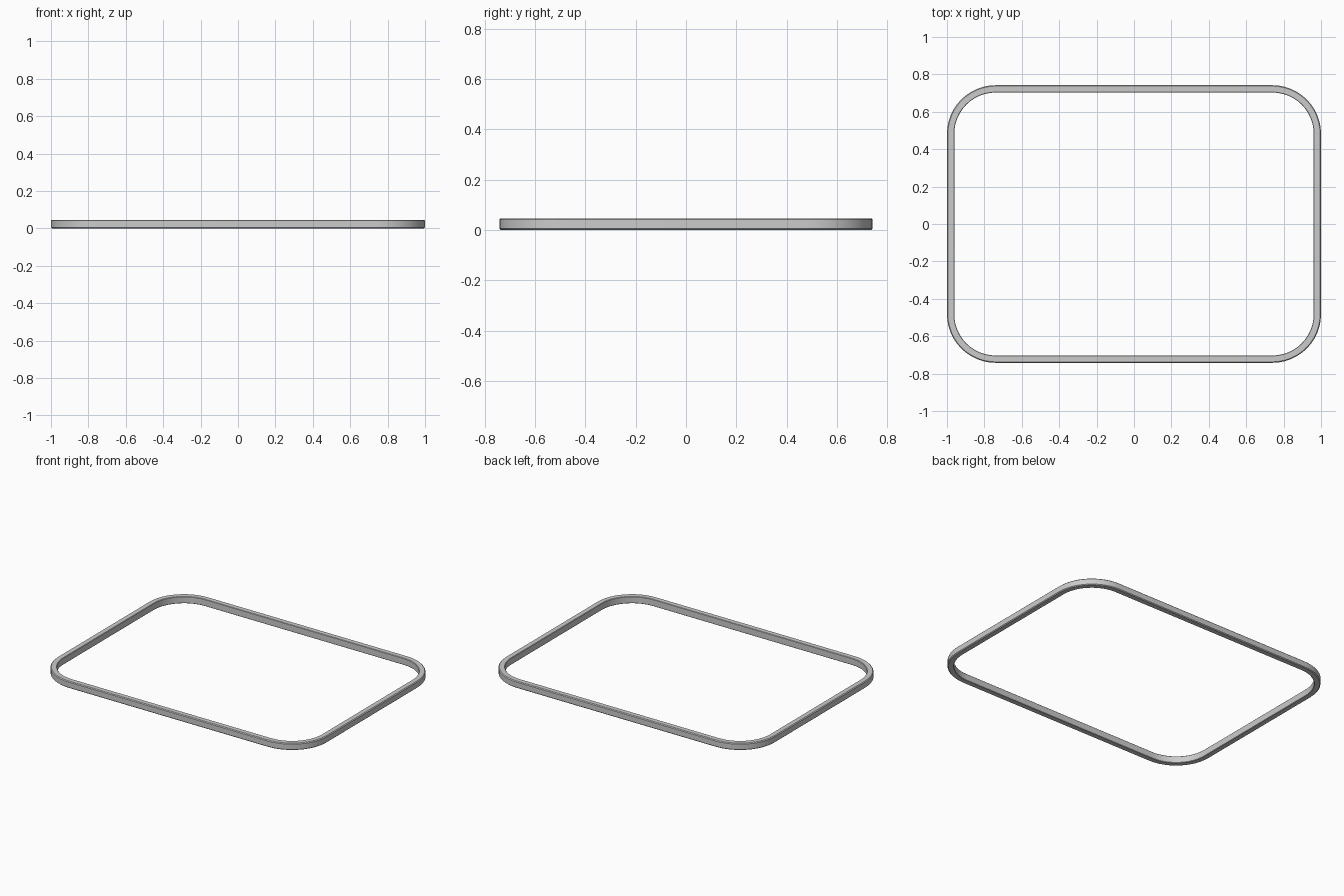
import bpy, bmesh, math

if "Cube" in bpy.data.objects:
    bpy.data.objects.remove(bpy.data.objects["Cube"])

HX, HY, R = 1.0, 0.742, 0.26      # outer half sizes and corner radius
W, H, C = 0.039, 0.046, 0.005     # band width, height, edge chamfer
SEG = 12                          # steps per corner


def rounded_rect(inset, z):
    """Points of the rounded outline, moved inward by inset."""
    pts = []
    for i, (sx, sy) in enumerate([(1, 1), (-1, 1), (-1, -1), (1, -1)]):
        for k in range(SEG + 1):
            a = math.pi / 2 * (i + k / SEG)
            pts.append((sx * (HX - R) + (R - inset) * math.cos(a),
                        sy * (HY - R) + (R - inset) * math.sin(a), z))
    return pts


# Band cross-section (inset, height) with softened edges
profile = [(0, C), (0, H - C), (C, H), (W - C / 2, H),
           (W, H - C / 2), (W, C / 2), (W - C / 2, 0), (C, 0)]

# Rounded rectangular ring
bm = bmesh.new()
loops = [[bm.verts.new(p) for p in rounded_rect(o, z)] for o, z in profile]
n = len(loops[0])
for j, a in enumerate(loops):
    b = loops[(j + 1) % len(loops)]
    for i in range(n):
        k = (i + 1) % n
        bm.faces.new((a[i], a[k], b[k], b[i]))
bmesh.ops.recalc_face_normals(bm, faces=bm.faces)
mesh = bpy.data.meshes.new("rounded_frame")
bm.to_mesh(mesh)
bm.free()
frame = bpy.data.objects.new("rounded_frame", mesh)
bpy.context.collection.objects.link(frame)
bpy.context.view_layer.objects.active = frame
frame.select_set(True)
bpy.ops.object.shade_smooth_by_angle(angle=math.radians(30))
